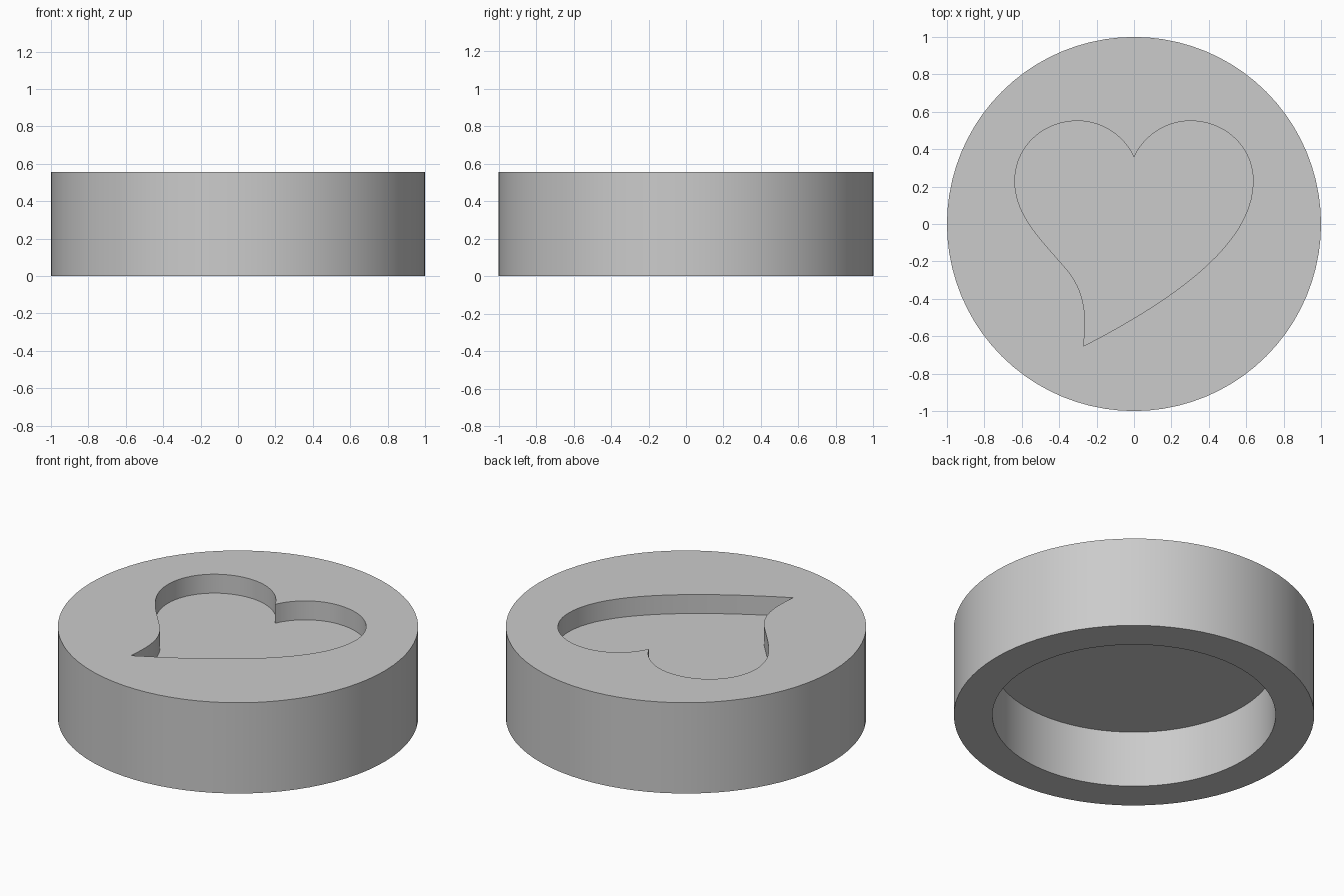
import bpy, bmesh, math
from mathutils import Vector
from mathutils.geometry import interpolate_bezier

cube = bpy.data.objects.get("Cube")
if cube:
    bpy.data.objects.remove(cube)

HEIGHT = 0.556
POCKET_FLOOR = 0.44      # heart pocket bottom
RECESS_TOP = 0.21 * -1 + HEIGHT  # ceiling of the underside recess

grey = bpy.data.materials.new("light_grey")
grey.use_nodes = True
color = (0.6, 0.6, 0.6, 1)
grey.diffuse_color = color
grey.node_tree.nodes["Principled BSDF"].inputs["Base Color"].default_value = color


def prism(name, outline, z0, z1):
    """Extrude a closed outline from z0 to z1."""
    bm = bmesh.new()
    base = bm.faces.new([bm.verts.new((x, y, z0)) for x, y in outline])
    top = bmesh.ops.extrude_face_region(bm, geom=[base])["geom"]
    verts = [v for v in top if isinstance(v, bmesh.types.BMVert)]
    bmesh.ops.translate(bm, verts=verts, vec=(0, 0, z1 - z0))
    bmesh.ops.recalc_face_normals(bm, faces=bm.faces)
    mesh = bpy.data.meshes.new(name)
    bm.to_mesh(mesh)
    bm.free()
    mesh.materials.append(grey)
    obj = bpy.data.objects.new(name, mesh)
    bpy.context.collection.objects.link(obj)
    return obj


def circle(radius, sides=80):
    return [(radius * math.cos(math.tau * i / sides),
             radius * math.sin(math.tau * i / sides)) for i in range(sides)]


def path(segments, steps=18):
    """Sample bezier segments, leaving out each end point."""
    points = []
    for seg in segments:
        handles = [Vector((x, y, 0)) for x, y in seg]
        points += [(p.x, p.y) for p in interpolate_bezier(*handles, steps + 1)[:-1]]
    return points


# Heart outline: mirrored lobes, with a tail swept to one side
lobe = [
    [(0, .356), (.05, .47), (.17, .551), (.30, .551)],
    [(.30, .551), (.49, .551), (.637, .41), (.637, .23)],
]
tail = [
    [(.637, .23), (.637, -.08), (.28, -.37), (-.27, -.653)],
    [(-.27, -.653), (-.25, -.48), (-.26, -.35), (-.38, -.22)],
    [(-.38, -.22), (-.50, -.08), (-.637, .05), (-.637, .23)],
]
mirrored = [[(-x, y) for x, y in reversed(seg)] for seg in reversed(lobe)]
heart = path(lobe + tail + mirrored)

# Round body with the heart pocket above and the round recess below
body = prism("round_body", circle(1), 0, HEIGHT)
cutters = [
    prism("heart_cutter", heart, POCKET_FLOOR, HEIGHT + 0.1),
    prism("recess_cutter", circle(0.786), -0.1, RECESS_TOP),
]
bpy.ops.object.select_all(action='DESELECT')
body.select_set(True)
bpy.context.view_layer.objects.active = body
for cutter in cutters:
    cutter.hide_render = True
    mod = body.modifiers.new(cutter.name, 'BOOLEAN')
    mod.operation = 'DIFFERENCE'
    mod.solver = 'EXACT'
    mod.object = cutter
    bpy.ops.object.modifier_apply(modifier=mod.name)
for cutter in cutters:
    bpy.data.objects.remove(cutter)

bpy.ops.object.shade_smooth_by_angle(angle=math.radians(30))
